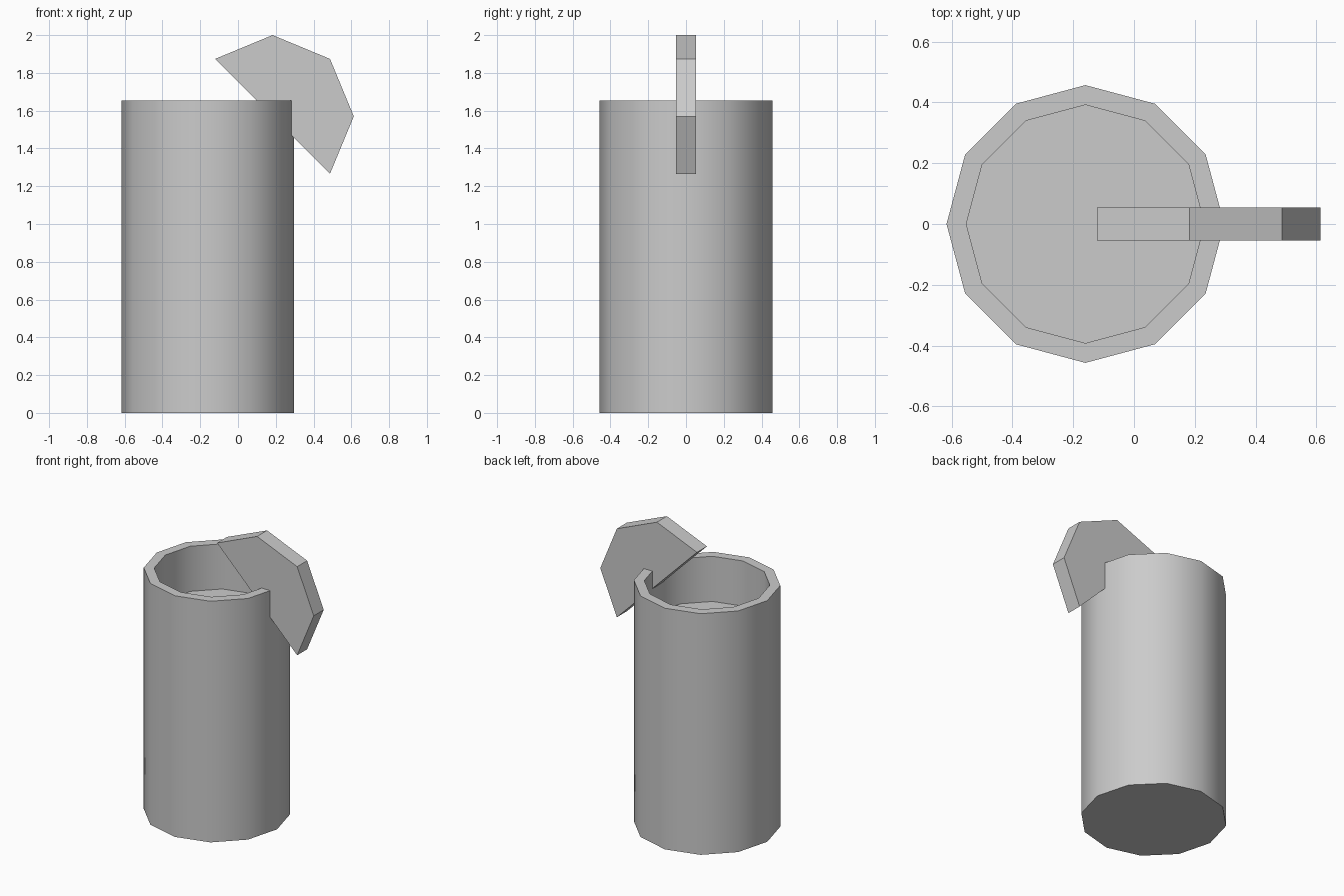
import bpy
import bmesh
import math

if "Cube" in bpy.data.objects:
    bpy.data.objects.remove(bpy.data.objects["Cube"], do_unlink=True)

# Single plain grey material
GREY = (0.6, 0.6, 0.6, 1.0)
grey = bpy.data.materials.new("plain grey")
grey.use_nodes = True
grey.diffuse_color = GREY
grey.node_tree.nodes["Principled BSDF"].inputs["Base Color"].default_value = GREY


def finish(name, bm, location):
    """Turn a bmesh into a named object with sharp corners kept."""
    bmesh.ops.recalc_face_normals(bm, faces=bm.faces)
    mesh = bpy.data.meshes.new(name)
    bm.to_mesh(mesh)
    bm.free()
    mesh.materials.append(grey)
    obj = bpy.data.objects.new(name, mesh)
    obj.location = location
    bpy.context.collection.objects.link(obj)
    bpy.ops.object.select_all(action="DESELECT")
    obj.select_set(True)
    bpy.context.view_layer.objects.active = obj
    bpy.ops.object.shade_smooth_by_angle(angle=math.radians(35))
    return obj


# Cup body: twelve-sided, with a rim and a recessed floor
HEIGHT, OUTER, INNER, FLOOR = 1.655, 0.457, 0.392, 1.345
SIDES = 12
bm = bmesh.new()
rings = []
for radius, z in ((OUTER, 0), (OUTER, HEIGHT), (INNER, HEIGHT), (INNER, FLOOR)):
    circle = bmesh.ops.create_circle(bm, segments=SIDES, radius=radius)
    for v in circle["verts"]:
        v.co.z = z
    rings.append(circle["verts"])
for low, high in zip(rings, rings[1:]):
    for i in range(SIDES):
        j = (i + 1) % SIDES
        bm.faces.new((low[i], low[j], high[j], high[i]))
bm.faces.new(rings[0])
bm.faces.new(rings[-1])
finish("cup_body", bm, (-0.16, 0, 0))

# Handle: solid half octagon leaning over the rim
RADIUS, HALF_WIDTH = 0.43, 0.054
bm = bmesh.new()
corners = []
for step in range(5):
    angle = math.radians(135 - 45 * step)
    corners.append(bm.verts.new(
        (RADIUS * math.cos(angle), -HALF_WIDTH, RADIUS * math.sin(angle))))
side = bm.faces.new(corners)
grown = bmesh.ops.extrude_face_region(bm, geom=[side], use_keep_orig=True)
moved = [g for g in grown["geom"] if isinstance(g, bmesh.types.BMVert)]
bmesh.ops.translate(bm, verts=moved, vec=(0, 2 * HALF_WIDTH, 0))
finish("handle", bm, (0.183, 0, 1.57))
